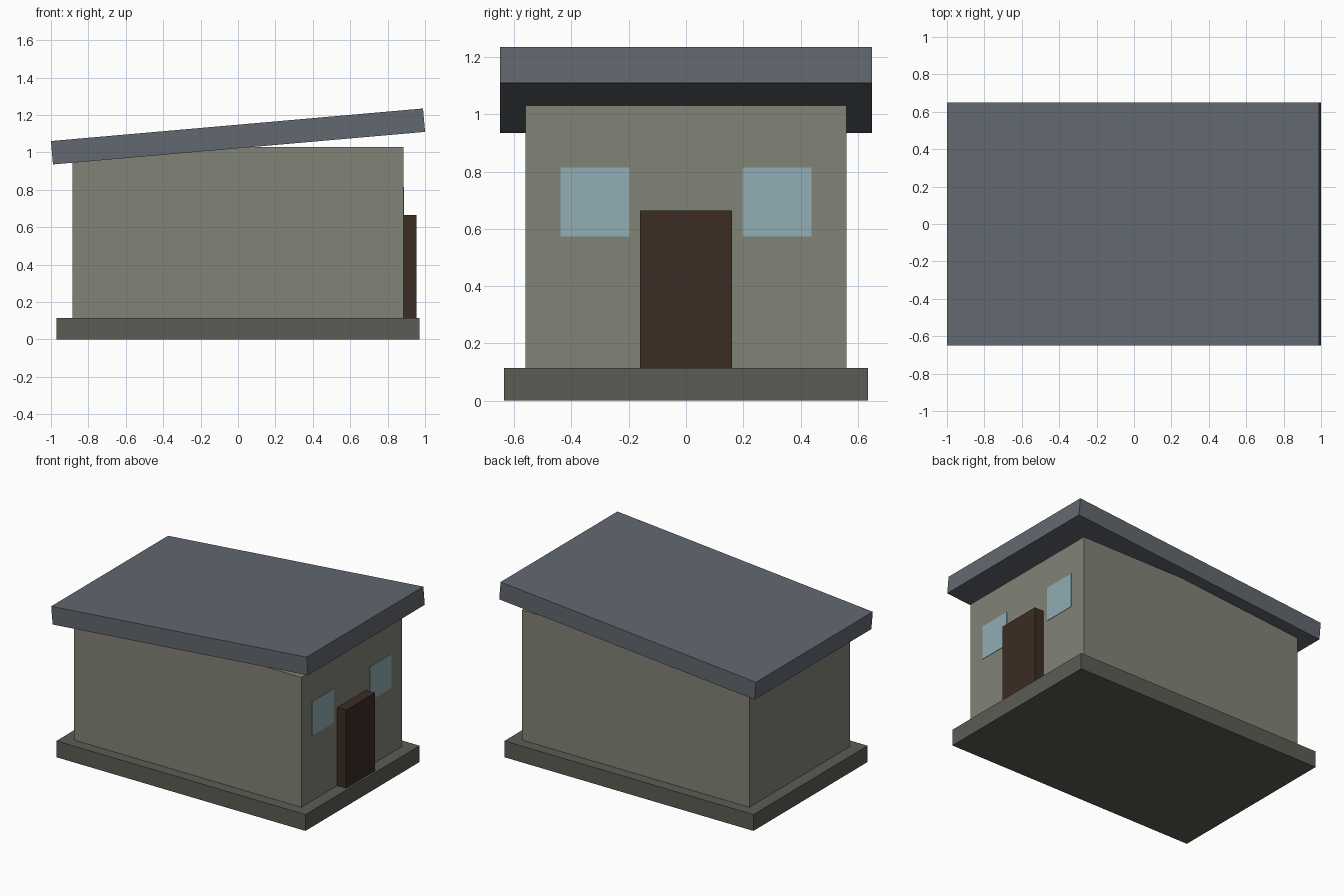
import bpy
from math import radians

cube = bpy.data.objects.get("Cube")
if cube:
    bpy.data.objects.remove(cube, do_unlink=True)


def material(name, rgb):
    mat = bpy.data.materials.new(name)
    mat.use_nodes = True
    color = (*rgb, 1)
    mat.diffuse_color = color
    shader = next(n for n in mat.node_tree.nodes if n.type == "BSDF_PRINCIPLED")
    shader.inputs["Base Color"].default_value = color
    return mat


def box(name, center, size, mat, tilt=0):
    bpy.ops.mesh.primitive_cube_add(size=1, location=center)
    obj = bpy.context.object
    obj.name = name
    obj.scale = size
    obj.rotation_euler.y = radians(tilt)
    obj.data.materials.append(mat)
    return obj


plaster = material("grey green plaster", (0.223, 0.227, 0.181))
concrete = material("dark concrete", (0.102, 0.107, 0.087))
slate = material("blue grey slate", (0.122, 0.138, 0.162))
glass = material("pale blue glass", (0.279, 0.418, 0.462))
wood = material("dark brown wood", (0.045, 0.025, 0.017))

# Foundation slab and walls
box("foundation", (0, 0, 0.0575), (1.94, 1.27, 0.115), concrete)
box("walls", (0, 0, 0.5725), (1.77, 1.12, 0.915), plaster)

# Sloping roof slab, high over the door end
box("roof", (0, 0, 1.085), (1.997, 1.30, 0.1255), slate, tilt=-5)

# Door and the window panes on either side
box("door", (0.915, 0, 0.39), (0.08, 0.32, 0.55), wood)
for side, label in ((1, "back"), (-1, "front")):
    box(f"{label}_window", (0.885, side * 0.318, 0.694), (0.006, 0.24, 0.24), glass)
